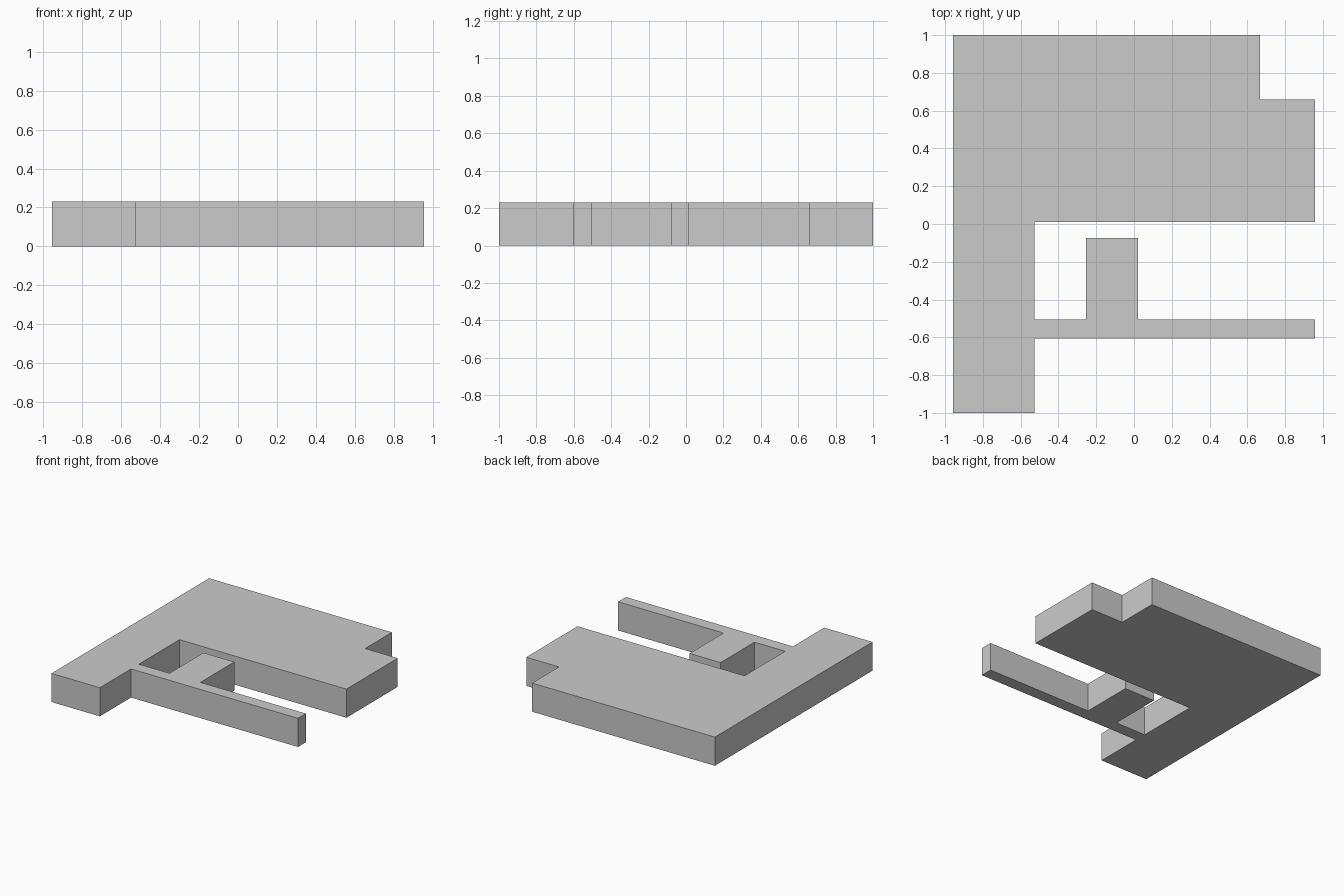
import bpy, bmesh

if "Cube" in bpy.data.objects:
    bpy.data.objects.remove(bpy.data.objects["Cube"])

HEIGHT = 0.23

# Plan outline, counter-clockwise: foot, arm with its tab, wide slab, notched corner
OUTLINE = [
    (-0.957, -1.0), (-0.527, -1.0), (-0.527, -0.605), (0.957, -0.605),
    (0.957, -0.505), (0.02, -0.505), (0.02, -0.075), (-0.255, -0.075),
    (-0.255, -0.505), (-0.527, -0.505), (-0.527, 0.01), (0.957, 0.01),
    (0.957, 0.66), (0.667, 0.66), (0.667, 1.0), (-0.957, 1.0),
]


def extruded_plate(name, outline, height):
    bm = bmesh.new()
    base = bm.faces.new([bm.verts.new((x, y, 0)) for x, y in outline])
    top = bmesh.ops.extrude_face_region(bm, geom=[base], use_keep_orig=True)["geom"]
    bmesh.ops.translate(bm, vec=(0, 0, height),
                        verts=[g for g in top if isinstance(g, bmesh.types.BMVert)])
    bmesh.ops.recalc_face_normals(bm, faces=bm.faces)
    mesh = bpy.data.meshes.new(name)
    bm.to_mesh(mesh)
    bm.free()
    obj = bpy.data.objects.new(name, mesh)
    bpy.context.collection.objects.link(obj)
    return obj


# Single flat plate
extruded_plate("notched_plate", OUTLINE, HEIGHT)
